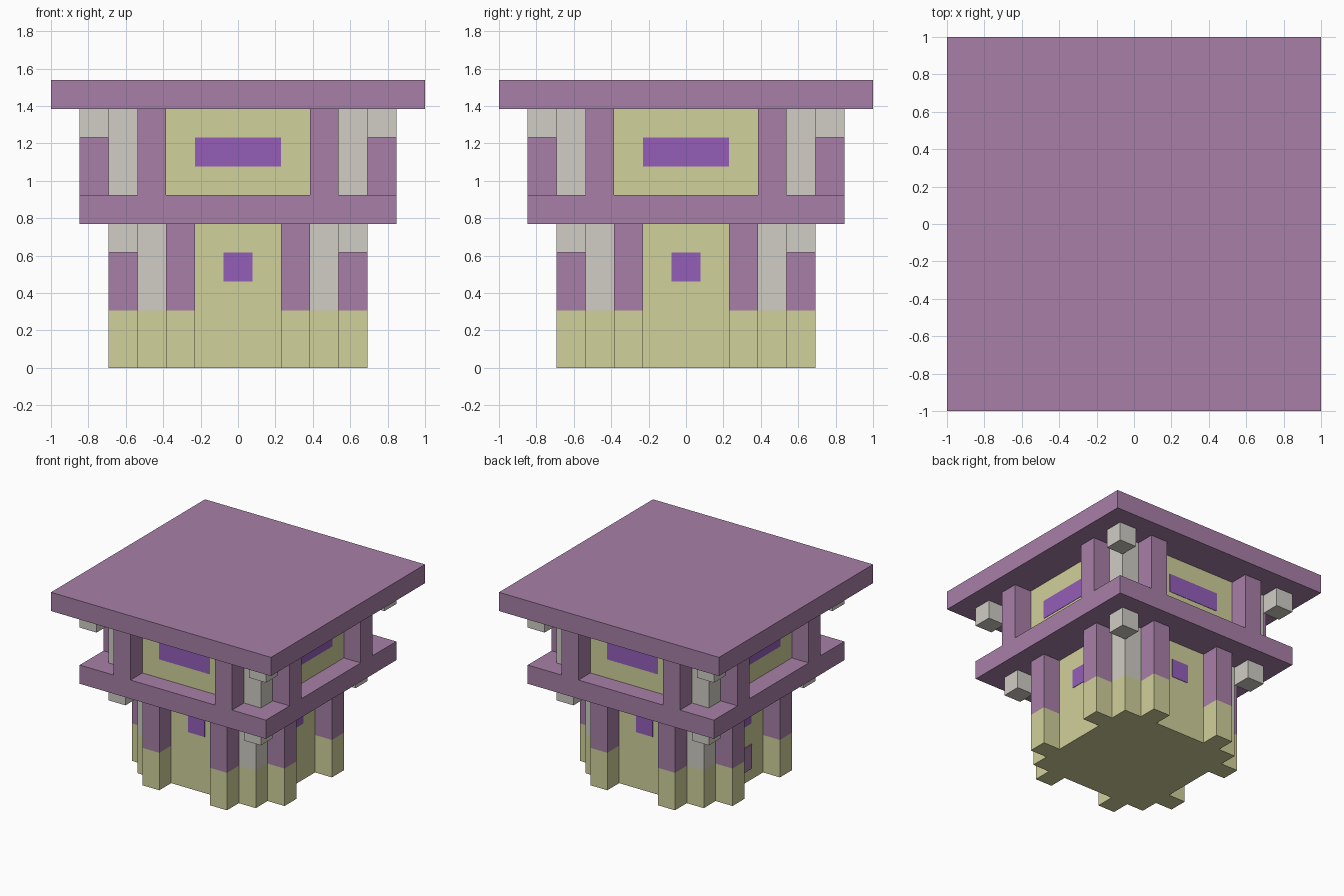
import bpy, bmesh
from mathutils import Matrix

cube = bpy.data.objects.get("Cube")
if cube:
    bpy.data.objects.remove(cube, do_unlink=True)

U = 2 / 13  # one building block


def material(name, rgb):
    linear = [((c / 255 + 0.055) / 1.055) ** 2.4 for c in rgb] + [1]
    m = bpy.data.materials.new(name)
    m.use_nodes = True
    m.diffuse_color = linear
    m.node_tree.nodes["Principled BSDF"].inputs["Base Color"].default_value = linear
    return m


brick = material("pale yellow brick", (208, 209, 154))
purple = material("dusty purple stone", (167, 127, 167))
stone = material("light grey stone", (208, 205, 196))
glass = material("violet glass", (148, 94, 185))


def prism(name, outline, z0, z1, mat):
    """Extrude an outline given in blocks from z0 to z1."""
    bm = bmesh.new()
    face = bm.faces.new([bm.verts.new((x * U, y * U, z0 * U)) for x, y in outline])
    new = bmesh.ops.extrude_face_region(bm, geom=[face])["geom"]
    verts = [v for v in new if isinstance(v, bmesh.types.BMVert)]
    bmesh.ops.translate(bm, verts=verts, vec=(0, 0, (z1 - z0) * U))
    bmesh.ops.recalc_face_normals(bm, faces=bm.faces)
    mesh = bpy.data.meshes.new(name)
    bm.to_mesh(mesh)
    bm.free()
    mesh.materials.append(mat)
    obj = bpy.data.objects.new(name, mesh)
    bpy.context.collection.objects.link(obj)
    return obj


def box(name, x0, x1, y0, y1, z0, z1, mat, turn=0):
    corners = [(x0, y0), (x1, y0), (x1, y1), (x0, y1)]
    obj = prism(name, corners, z0, z1, mat)
    obj.data.transform(Matrix.Rotation(turn * 1.5707963, 4, "Z"))
    return obj


def four_way(quarter):
    """Repeat a quarter outline around the centre."""
    points = []
    for _ in range(4):
        points += quarter
        quarter = [(-y, x) for x, y in quarter]
    return points


def storey(label, wall, pillar, z0, z1, window, win_z):
    """Walls, corner columns, lanterns, pillar pairs and windows of one floor."""
    inner, outer = wall - 1, wall + 1
    prism(label + "_walls", four_way([(wall, inner), (inner, inner), (inner, wall)]),
          z0, z1, brick)
    for t, side in enumerate(("front", "left", "back", "right")):
        name = f"{label}_{side}_"
        box(name + "corner_column", inner, wall, -wall, -inner, z0, z1, stone, t)
        box(name + "corner_lantern", wall, outer, -outer, -wall, z1 - 1, z1, stone, t)
        for s, tag in ((pillar, "a"), (-pillar, "b")):
            box(name + "pillar_" + tag, s - 0.5, s + 0.5, -outer, -wall, z0, z1, purple, t)
        box(name + "window", -window, window, -wall - 0.02, -wall + 0.02,
            win_z, win_z + 1, glass, t)


# Stepped brick footing with bumps under every pillar
prism("footing", four_way([(3.5, 1.5), (4.5, 1.5), (4.5, 2.5), (3.5, 2.5), (3.5, 3.5),
                           (2.5, 3.5), (2.5, 4.5), (1.5, 4.5), (1.5, 3.5)]), 0, 2, brick)

# Two storeys, each capped with a slab
storey("lower", 3.5, 2, 2, 5, 0.5, 3)
box("middle_slab", -5.5, 5.5, -5.5, 5.5, 5, 6, purple)
storey("upper", 4.5, 3, 6, 9, 1.5, 7)
box("roof_slab", -6.5, 6.5, -6.5, 6.5, 9, 10, purple)

# Small purple panel low on the -x wall
box("entrance_panel", -3.55, -3.45, -0.5, 0.5, 0.6, 1.9, purple)
